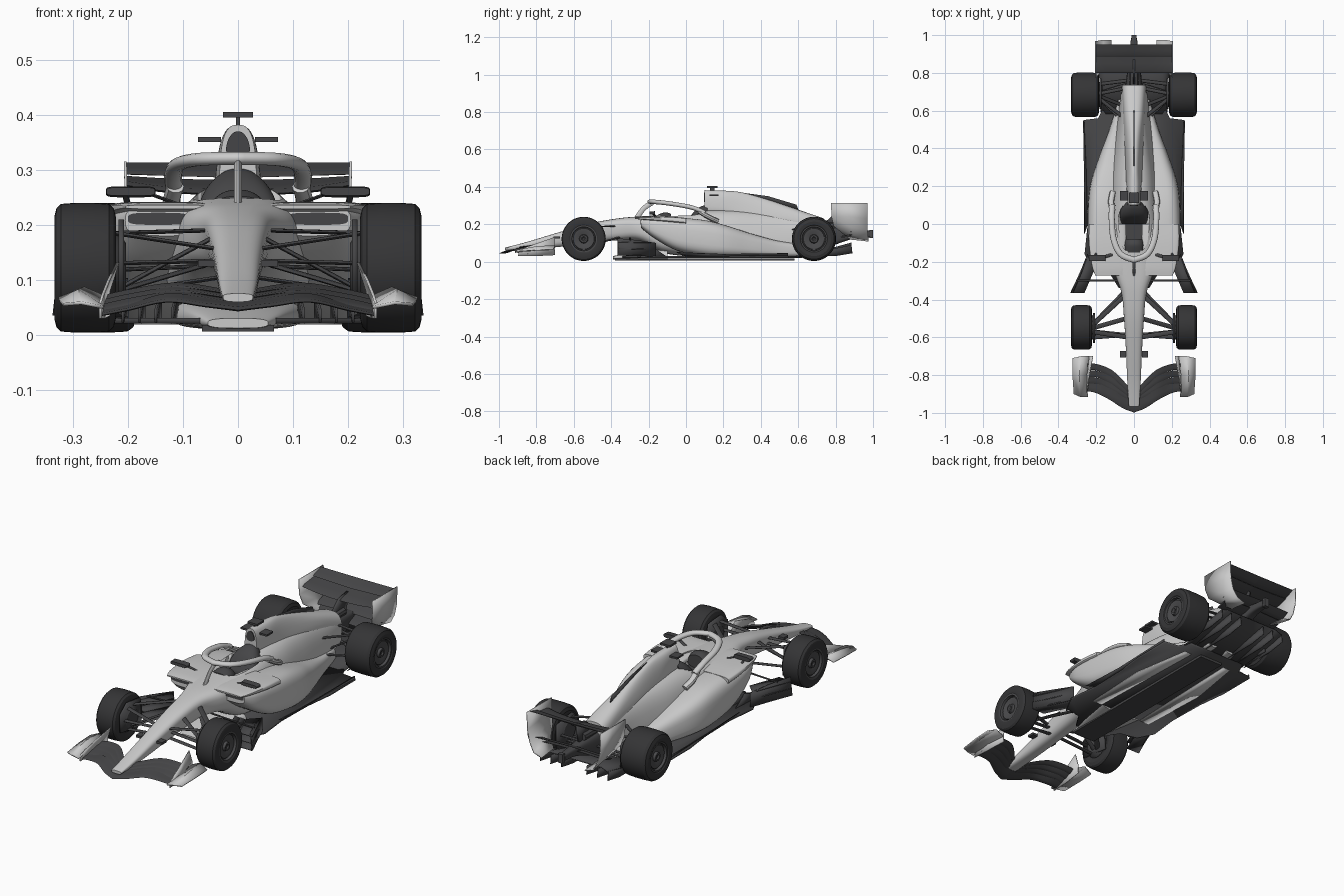
import bpy, bmesh
from math import cos, sin, pi, copysign
from mathutils import Vector


def material(name, v):
    m = bpy.data.materials.new(name)
    m.diffuse_color = (v, v, v * 1.05, 1)
    return m


CARBON = material("carbon", 0.06)
RUBBER = material("rubber", 0.035)
RIM = material("rim", 0.07)


def make(name, verts, faces, mat=None, mirror=False, thick=0, angle=0.6):
    me = bpy.data.meshes.new(name)
    me.from_pydata([tuple(v) for v in verts], [], faces)
    bm = bmesh.new()
    bm.from_mesh(me)
    bmesh.ops.recalc_face_normals(bm, faces=bm.faces)
    bm.to_mesh(me)
    bm.free()
    ob = bpy.data.objects.new(name, me)
    bpy.context.collection.objects.link(ob)
    if mat:
        me.materials.append(mat)
    bpy.ops.object.select_all(action='DESELECT')
    ob.select_set(True)
    bpy.context.view_layer.objects.active = ob
    bpy.ops.object.shade_smooth_by_angle(angle=angle)
    if thick:
        s = ob.modifiers.new("thickness", 'SOLIDIFY')
        s.thickness, s.offset = thick, 0
    if mirror:
        ob.modifiers.new("mirror", 'MIRROR')
    return ob


def loft(name, rings, mat=None, mirror=False, angle=0.6, caps=True):
    n = len(rings[0])
    faces = [(i * n + j, i * n + (j + 1) % n, (i + 1) * n + (j + 1) % n, (i + 1) * n + j)
             for i in range(len(rings) - 1) for j in range(n)]
    if caps:
        faces += [tuple(range(n)), tuple(range((len(rings) - 1) * n, len(rings) * n))]
    return make(name, [v for r in rings for v in r], faces, mat, mirror, angle=angle)


def spline(rows, k=6):
    # smooth interpolation through rows of numbers
    out = []
    for i in range(len(rows) - 1):
        a, b, c, d = rows[max(i - 1, 0)], rows[i], rows[i + 1], rows[min(i + 2, len(rows) - 1)]
        for s in range(k):
            t = s / k
            out.append([0.5 * (2 * q + (r - p) * t + (2 * p - 5 * q + 4 * r - u) * t * t
                               + (3 * q - p - 3 * r + u) * t ** 3) for p, q, r, u in zip(a, b, c, d)])
    return out + [list(rows[-1])]


def shell(name, rows, n=2.8, mat=None, mirror=False, seg=36):
    # rows: y, centre x, half width, bottom z, top z, top taper
    rings = []
    for y, cx, w, zb, zt, tp in spline(rows):
        ring = []
        for j in range(seg):
            c, s = cos(2 * pi * j / seg), sin(2 * pi * j / seg)
            k = 0.5 + 0.5 * copysign(abs(s) ** (2 / n), s)
            x = w * copysign(abs(c) ** (2 / n), c) * (1 + (tp - 1) * k)
            ring.append((cx + x, y, zb + (zt - zb) * k))
        rings.append(ring)
    return loft(name, rings, mat, mirror)


def wing(name, stations, mat=CARBON):
    # stations: x, leading y, z, trailing y, z; thin cambered section, mirrored
    prof = [(0, 0), (.15, .05), (.5, .03), (1, .01), (1, -.01), (.5, -.09), (.15, -.06)]
    rings = [[(x, y0 + (y1 - y0) * u, z0 + (z1 - z0) * u + (y1 - y0) * v) for u, v in prof]
             for x, y0, z0, y1, z1 in spline(stations, 4)]
    return loft(name, rings, mat, True)


def tube(name, pts, rx, rz, mat=CARBON, mirror=False, seg=10):
    pts = [Vector(p) for p in pts]
    rings = []
    for i, p in enumerate(pts):
        t = (pts[min(i + 1, len(pts) - 1)] - pts[max(i - 1, 0)]).normalized()
        a = t.cross(Vector((0, 0, 1))).normalized()
        b = a.cross(t)
        rings.append([p + a * rx * cos(2 * pi * j / seg) + b * rz * sin(2 * pi * j / seg) for j in range(seg)])
    return loft(name, rings, mat, mirror)


def plate(name, pts, thick=.005, mat=CARBON, mirror=True):
    return make(name, pts, [tuple(range(len(pts)))], mat, mirror, thick)


def sheet(name, rows, thick=.005, mat=CARBON):
    n = len(rows[0])
    f = [(i * n + j, i * n + j + 1, (i + 1) * n + j + 1, (i + 1) * n + j)
         for i in range(len(rows) - 1) for j in range(n - 1)]
    return make(name, [v for r in rows for v in r], f, mat, True, thick)


def box(name, c, s, mat=CARBON, mirror=False):
    ring = lambda y: [(c[0] + a * s[0] / 2, y, c[2] + b * s[2] / 2) for a, b in ((-1, -1), (1, -1), (1, 1), (-1, 1))]
    return loft(name, [ring(c[1] - s[1] / 2), ring(c[1] + s[1] / 2)], mat, mirror)


def lathe(name, c, prof, mat, caps=True):
    loft(name, [[(c[0] + x, c[1] + r * cos(2 * pi * j / 48), c[2] + r * sin(2 * pi * j / 48))
                 for j in range(48)] for x, r in prof], mat, True, 0.4, caps)


# nose and main body, with cockpit opening cut out
body = shell("main_body", [
    (-.967, 0, .026, .06, .075, 1.1), (-.85, 0, .032, .064, .106, 1.15), (-.67, 0, .038, .08, .16, 1.2),
    (-.5, 0, .046, .10, .207, 1.25), (-.36, 0, .06, .115, .232, 1.2), (-.25, 0, .105, .11, .242, 1),
    (-.13, 0, .14, .05, .25, .85), (0, 0, .15, .03, .262, .75), (.12, 0, .15, .03, .275, .65),
    (.25, 0, .145, .03, .275, .6), (.4, 0, .125, .03, .265, .55), (.55, 0, .1, .03, .25, .6),
    (.73, 0, .07, .06, .225, .85)], 3)
cutter = shell("cockpit_cutter", [(-.14, 0, .045, .14, .4, 1), (-.09, 0, .072, .14, .4, 1),
                                  (.04, 0, .08, .14, .4, 1), (.095, 0, .06, .14, .4, 1)], 5)
cutter.hide_render = True
m = body.modifiers.new("cockpit", 'BOOLEAN')
m.operation, m.object, m.solver = 'DIFFERENCE', cutter, 'EXACT'
bpy.context.view_layer.objects.active = body
bpy.ops.object.modifier_apply(modifier="cockpit")
bpy.data.objects.remove(cutter)

# engine cover with air intake and spine fin
shell("engine_cover", [(.1, 0, .037, .25, .382, .75), (.2, 0, .045, .24, .38, .7), (.3, 0, .055, .2, .37, .5),
                       (.45, 0, .062, .2, .328, .5), (.6, 0, .065, .18, .278, .7), (.735, 0, .068, .1, .232, .9)])
shell("air_intake", [(.096, 0, .026, .32, .37, .6), (.12, 0, .026, .32, .37, .6)], 2.3, CARBON)
plate("spine_fin", [(0, .25, .376), (0, .44, .35), (0, .59, .305), (0, .605, .27), (0, .4, .335)], .004, mirror=False)

# sidepods with overhanging lip, undercut and falling top
shell("sidepod", [(-.24, .13, .075, .18, .235, 1), (-.17, .145, .088, .125, .238, .98), (-.05, .15, .097, .06, .236, .95),
                  (.1, .15, .098, .03, .222, .9), (.22, .14, .095, .025, .192, .85), (.35, .11, .083, .025, .15, .8),
                  (.5, .08, .055, .025, .11, .8), (.66, .055, .03, .03, .09, .8)], 3.2, None, True)
shell("sidepod_lip", [(-.272, .13, .075, .229, .236, 1), (-.22, .135, .088, .222, .241, 1),
                      (-.1, .14, .1, .21, .241, .98), (0, .14, .1, .2, .234, .95)], 4, None, True)
shell("sidepod_inlet", [(-.242, .145, .055, .2, .222, 1), (-.22, .145, .055, .2, .222, 1)], 4, CARBON, True)
shell("keel", [(-.39, 0, .055, .012, .03, 1), (-.28, 0, .085, .01, .05, 1), (-.1, 0, .13, .01, .07, .8)], 3)

# cockpit interior, halo, mirrors, cameras
shell("headrest", [(.0, 0, .07, .17, .2, .9), (.04, 0, .079, .17, .265, .85), (.08, 0, .078, .17, .295, .75),
                   (.115, 0, .06, .2, .305, .6)], 2.5, CARBON)
shell("cockpit_floor", [(-.14, 0, .06, .12, .19, 1), (.09, 0, .08, .12, .19, 1)], 5, CARBON)
shell("cockpit_screen", [(-.15, 0, .05, .22, .252, .8), (-.11, 0, .06, .2, .264, .7), (-.08, 0, .055, .19, .255, .7)], 2.3, CARBON)
arc = spline([(.115, .1, .262), (.118, .03, .29), (.108, -.08, .31), (.07, -.16, .319), (0, -.19, .321)])
tube("halo_ring", arc + [(-x, y, z) for x, y, z in arc[-2::-1]], .016, .012, None, seg=14)
tube("halo_pillar", spline([(0, -.18, .316), (0, -.225, .285), (0, -.265, .232)]), .007, .014, None)
tube("halo_foot", spline([(.114, .07, .27), (.121, .12, .24), (.112, .17, .215)]), .016, .014, None, True)
shell("mirror", [(-.195, .195, .044, .253, .268, 1), (-.165, .195, .045, .25, .27, 1)], 5, CARBON, True)
tube("mirror_stalk", [(.11, -.16, .238), (.16, -.175, .256)], .008, .003, mirror=True)
tube("mirror_brace", [(.2, -.15, .235), (.205, -.175, .255)], .006, .003, mirror=True)
box("top_camera", (0, .14, .4), (.054, .055, .01))
box("camera_stem", (0, .14, .385), (.007, .025, .03))
box("intake_winglet", (.052, .15, .355), (.042, .05, .009), CARBON, True)
box("nose_camera", (.058, -.69, .13), (.03, .035, .012), CARBON, True)

# wheels
for name, x, y, h in (("front", .278, -.547, .056), ("rear", .259, .684, .074)):
    c = (x, y, .122)
    lathe(name + "_tyre", c, [(h * .88, .068), (h * .97, .076), (h, .092), (h * .93, .108), (h * .78, .116), (h * .3, .118),
                              (-h * .3, .118), (-h * .78, .116), (-h * .93, .108), (-h, .092), (-h * .9, .068)], RUBBER, False)
    o = h * .92
    lathe(name + "_rim", c, [(o - .012, .004), (o - .004, .012), (o - .004, .02), (o - .016, .024), (o - .008, .05),
                             (o - .008, .056), (o - .014, .058), (o - .014, .062), (o, .064), (o, .072), (o - .02, .072)], RIM, False)
    lathe(name + "_hub", c, [(o - .03, .012), (o - .01, .012)], CARBON)
    lathe(name + "_brake_drum", c, [(0, .068), (-h * .93, .068), (-h - .008, .06), (-h - .018, .045)], CARBON)
plate("front_brake_duct", [(.212, -.63, .08), (.212, -.63, .17), (.212, -.58, .21), (.212, -.48, .2), (.212, -.47, .06)], .01)
plate("rear_brake_duct", [(.178, .61, .05), (.178, .61, .16), (.178, .65, .2), (.178, .77, .18), (.178, .77, .04)], .01)

# suspension arms: inner point to wheel hub
for i, (a, b) in enumerate([
        ((.03, -.6, .155), (.225, -.57, .185)), ((.05, -.38, .19), (.225, -.54, .185)),
        ((.03, -.59, .105), (.225, -.57, .075)), ((.05, -.36, .13), (.225, -.54, .078)),
        ((.03, -.585, .135), (.225, -.6, .13)), ((.04, -.5, .18), (.215, -.55, .085))]):
    tube(f"front_suspension_arm_{i}", [a, b], .012, .004, mirror=True)
for i, (a, b) in enumerate([
        ((.05, .56, .17), (.19, .67, .185)), ((.04, .72, .18), (.19, .69, .185)),
        ((.05, .54, .1), (.19, .67, .075)), ((.03, .74, .1), (.19, .69, .075)),
        ((.03, .76, .13), (.19, .74, .12)), ((.04, .62, .08), (.19, .68, .17))]):
    tube(f"rear_suspension_arm_{i}", [a, b], .01, .004, mirror=True)

# front wing: main plane and three flaps
wing("front_wing_main", [(0, -.998, .045, -.92, .06), (.06, -.975, .052, -.905, .068), (.13, -.93, .06, -.87, .075),
                         (.2, -.895, .045, -.84, .055), (.25, -.885, .035, -.84, .045)])
for i in range(3):
    dy, dz = i * .036, i * .008
    wing(f"front_wing_flap_{i}", [(.025, -.935 + dy * .5, .06 + dz, -.9 + dy * .5, .067 + dz),
                                  (.11, -.89 + dy, .07 + dz, -.85 + dy, .079 + dz),
                                  (.19, -.85 + dy, .056 + dz, -.815 + dy, .068 + dz),
                                  (.245, -.845 + dy, .045 + dz, -.81 + dy, .056 + dz)])
sheet("front_endplate", [[(.25, -.9, .03), (.245, -.8, .03), (.235, -.7, .035)],
                         [(.25, -.89, .06), (.245, -.8, .075), (.235, -.7, .08)],
                         [(.245, -.86, .075), (.235, -.79, .1), (.218, -.7, .132)]], .005, None)
sheet("front_footplate", [[(.245, -.915, .05), (.25, -.8, .062), (.235, -.7, .065)],
                          [(.285, -.915, .058), (.29, -.8, .08), (.28, -.7, .085)],
                          [(.318, -.9, .055), (.325, -.8, .062), (.325, -.71, .066)]], .006, None)

# floor, plank, edge vanes and inlet fences
plate("floor", [(0, -.34, .026), (.08, -.34, .026), (.13, -.26, .026), (.22, -.24, .026), (.262, -.16, .026),
                (.245, .0, .026), (.25, .2, .026), (.268, .35, .026), (.268, .55, .026), (.19, .56, .026), (.16, .62, .026), (0, .62, .026)], .01)
box("plank", (0, .1, .012), (.13, .96, .012))
plate("floor_tunnel_panel", [(.12, -.1, .02), (.175, -.1, .02), (.19, .25, .02), (.14, .55, .02), (.1, .55, .02)], .003, None)
sheet("floor_edge", [[(.245, 0, .028), (.25, .2, .028), (.265, .545, .028)],
                     [(.262, -.05, .05), (.262, .2, .04), (.268, .545, .045)]], .004)
sheet("bargeboard", [[(.335, -.365, .035), (.285, -.26, .03), (.245, -.16, .028)],
                     [(.325, -.365, .125), (.28, -.26, .115), (.245, -.16, .1)]])
for i in range(3):
    z = .035 + i * .035
    plate(f"bargeboard_slat_{i}", [(.262, -.365, z), (.334, -.365, z), (.25, -.17, z - .004), (.2, -.22, z - .004)], .004)
tube("bargeboard_strut", [(.06, -.3, .125), (.3, -.3, .115)], .005, .004, mirror=True)
for i in range(4):
    x = .11 + i * .03
    plate(f"floor_fence_{i}", [(x + .01, -.26, .022), (x + .01, -.26, .045), (x, -.18, .08), (x, -.1, .025)], .004)

# diffuser with fences
sheet("diffuser", [[(0, .56, .024), (0, .72, .055), (0, .885, .1)], [(.15, .56, .024), (.15, .72, .055), (.15, .885, .1)],
                   [(.175, .58, .024), (.18, .72, .045), (.19, .885, .085)]])
for i, x in enumerate((.07, .13, .188)):
    plate(f"diffuser_fence_{i}", [(x, .6, .028), (x, .885, .09), (x, .89, .045), (x, .8, .03)], .004)

# rear wing, beam wing and tail structure
wing("rear_wing_main", [(0, .8, .255, .9, .28), (.12, .8, .26, .9, .283), (.203, .8, .272, .9, .288)])
wing("rear_wing_flap", [(0, .885, .285, .95, .312), (.203, .885, .292, .95, .313)])
wing("beam_wing_lower", [(0, .83, .135, .9, .155), (.17, .83, .13, .9, .15)])
wing("beam_wing_upper", [(0, .88, .165, .94, .19), (.18, .88, .16, .94, .185)])
sheet("rear_endplate", [[(.205, .775, .315), (.205, .88, .315), (.205, .97, .315)],
                        [(.203, .778, .24), (.203, .88, .24), (.203, .97, .23)],
                        [(.19, .79, .19), (.19, .88, .185), (.19, .97, .17)],
                        [(.165, .84, .15), (.165, .9, .14), (.165, .975, .125)],
                        [(.12, .88, .12), (.12, .93, .115), (.12, .975, .11)]], .005, None)
plate("rear_wing_pylon", [(0, .72, .19), (0, .8, .262), (0, .87, .275), (0, .85, .16)], .012, mirror=False)
shell("gearbox", [(.6, 0, .06, .05, .19, .8), (.76, 0, .045, .08, .185, .8), (.9, 0, .025, .125, .172, .9), (.985, 0, .016, .13, .165, 1)], 3.5, CARBON)
tube("exhaust", [(0, .7, .19), (0, .83, .192)], .024, .02)
box("tail_light", (0, .99, .148), (.026, .02, .045), RIM)
